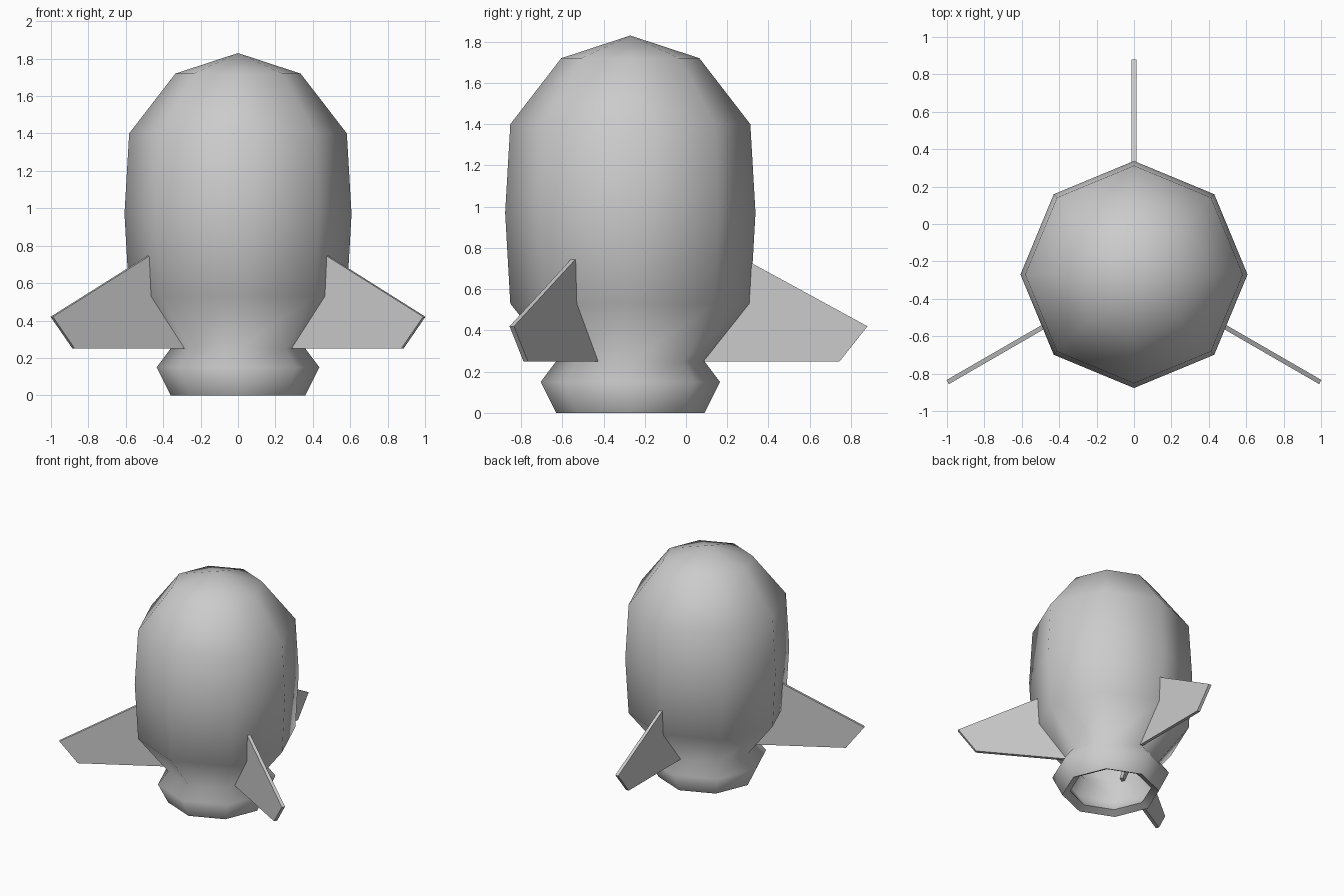
import bpy, bmesh
from math import radians, tau
from mathutils import Matrix, Vector

if "Cube" in bpy.data.objects:
    bpy.data.objects.remove(bpy.data.objects["Cube"])

AXIS = Vector((0, -0.27, 0))  # centre line of the rocket


def make_object(name, bm):
    bmesh.ops.recalc_face_normals(bm, faces=bm.faces)
    mesh = bpy.data.meshes.new(name)
    bm.to_mesh(mesh)
    bm.free()
    obj = bpy.data.objects.new(name, mesh)
    bpy.context.collection.objects.link(obj)
    obj.location = AXIS
    bpy.ops.object.select_all(action='DESELECT')
    bpy.context.view_layer.objects.active = obj
    obj.select_set(True)
    return obj


# Hull: eight-sided lathe of (radius, height), open at the nozzle
profile = [(0.36, 0), (0.435, 0.15), (0.36, 0.25), (0.582, 0.53),
           (0.607, 0.97), (0.582, 1.40), (0.335, 1.72), (0, 1.83)]
bm = bmesh.new()
verts = [bm.verts.new((r, 0, z)) for r, z in profile]
edges = [bm.edges.new(pair) for pair in zip(verts, verts[1:])]
bmesh.ops.spin(bm, geom=verts + edges, cent=(0, 0, 0), axis=(0, 0, 1),
               angle=tau, steps=8)
bmesh.ops.remove_doubles(bm, verts=bm.verts, dist=0.001)
bmesh.ops.recalc_face_normals(bm, faces=bm.faces)
if sum(f.normal.dot(f.calc_center_median() - Vector((0, 0, 0.9))) for f in bm.faces) < 0:
    bmesh.ops.reverse_faces(bm, faces=bm.faces)
hull = make_object("rocket_hull", bm)

# Wall thickness, so the nozzle is hollow
wall = hull.modifiers.new("wall", 'SOLIDIFY')
wall.thickness = 0.065
wall.offset = -1
bpy.ops.object.modifier_apply(modifier=wall.name)
bpy.ops.object.shade_smooth_by_angle(angle=radians(80))

# Three thin fins, roots running through the hull wall
fin_outline = [(0.23, 0.25), (1.015, 0.25), (1.15, 0.42), (0.554, 0.745), (0.51, 0.745)]
THICK = 0.025
for i, angle in enumerate((90, 210, 330)):
    bm = bmesh.new()
    face = bm.faces.new([bm.verts.new((r, -THICK / 2, z)) for r, z in fin_outline])
    out = bmesh.ops.extrude_face_region(bm, geom=[face])
    bmesh.ops.translate(bm, vec=(0, THICK, 0),
                        verts=[v for v in out["geom"] if isinstance(v, bmesh.types.BMVert)])
    bmesh.ops.transform(bm, matrix=Matrix.Rotation(radians(angle), 4, 'Z'), verts=bm.verts)
    make_object(f"fin_{i + 1}", bm)
